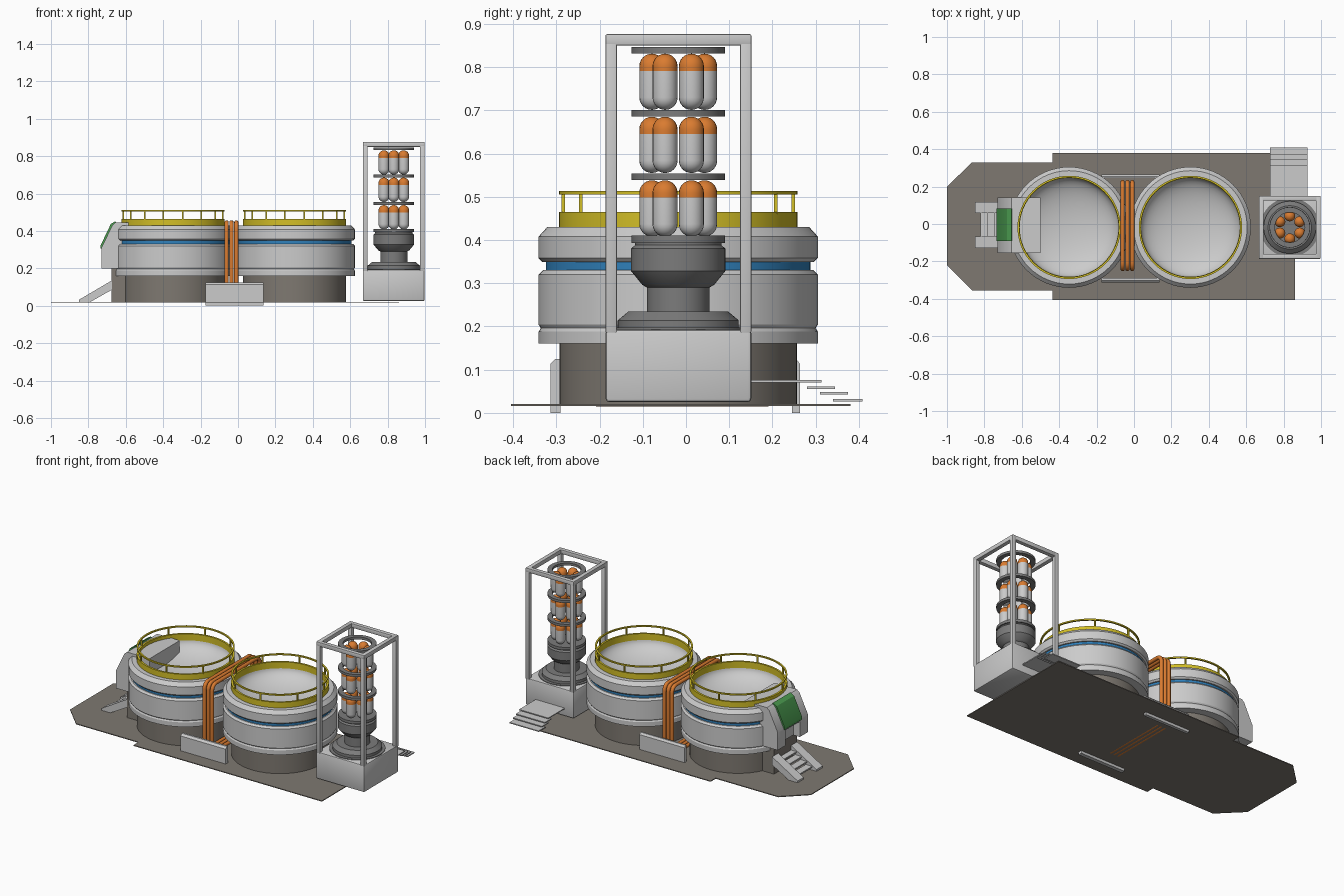
import bpy, bmesh, math
from mathutils import Vector

if "Cube" in bpy.data.objects:
    bpy.data.objects.remove(bpy.data.objects["Cube"])


def mat(name, c):
    m = bpy.data.materials.new(name)
    m.diffuse_color = (*c, 1)
    m.use_nodes = True
    m.node_tree.nodes["Principled BSDF"].inputs["Base Color"].default_value = m.diffuse_color
    return m


BROWN = mat("brown", (0.21, 0.19, 0.165))
YELLOW = mat("yellow", (0.65, 0.52, 0.02))
BLUE = mat("blue", (0.03, 0.22, 0.5))
ORANGE = mat("orange", (0.7, 0.2, 0.03))
GREEN = mat("green", (0.07, 0.33, 0.08))
DARK = mat("dark_grey", (0.2, 0.2, 0.2))


def add(name, bm, m=None):
    bmesh.ops.recalc_face_normals(bm, faces=bm.faces)
    me = bpy.data.meshes.new(name)
    bm.to_mesh(me)
    bm.free()
    ob = bpy.data.objects.new(name, me)
    bpy.context.collection.objects.link(ob)
    if m:
        me.materials.append(m)
    return ob


def box(name, x0, x1, y0, y1, z0, z1, m=None, bevel=0):
    bm = bmesh.new()
    bmesh.ops.create_cube(bm, size=1)
    for v in bm.verts:
        v.co = ((x0 + x1) / 2 + v.co.x * (x1 - x0), (y0 + y1) / 2 + v.co.y * (y1 - y0),
                (z0 + z1) / 2 + v.co.z * (z1 - z0))
    if bevel:
        bmesh.ops.bevel(bm, geom=bm.edges[:], offset=bevel, segments=2, affect='EDGES', profile=0.5)
    return add(name, bm, m)


def prism(name, pts, vec, m=None):
    """Extrude a polygon of 3D points along vec."""
    bm = bmesh.new()
    f = bm.faces.new([bm.verts.new(p) for p in pts])
    ext = bmesh.ops.extrude_face_region(bm, geom=[f], use_keep_orig=True)["geom"]
    bmesh.ops.translate(bm, verts=[v for v in ext if isinstance(v, bmesh.types.BMVert)], vec=vec)
    return add(name, bm, m)


def lathe(name, prof, cx, cy, m=None, n=64, closed=False):
    """Spin an (r, z) profile about a vertical axis."""
    bm = bmesh.new()
    vs = [bm.verts.new((r, 0, z)) for r, z in prof]
    es = [bm.edges.new(p) for p in zip(vs, vs[1:])]
    if closed:
        es.append(bm.edges.new((vs[-1], vs[0])))
    bmesh.ops.spin(bm, geom=vs + es, axis=(0, 0, 1), cent=(0, 0, 0), steps=n, angle=math.tau)
    bmesh.ops.remove_doubles(bm, verts=bm.verts, dist=1e-5)
    bmesh.ops.translate(bm, verts=bm.verts, vec=(cx, cy, 0))
    return add(name, bm, m)


def ring(name, r0, r1, z0, z1, cx, cy, m=None):
    return lathe(name, [(r0, z0), (r1, z0), (r1, z1), (r0, z1)], cx, cy, m, closed=True)


# Ground plate
plate = [(-1, -.22), (-.865, -.355), (-.435, -.355), (-.435, -.405), (.86, -.405), (.86, .38),
         (-.435, .38), (-.435, .33), (-.865, .33), (-1, .2)]
prism("ground_plate", [(x, y, .016) for x, y in plate], (0, 0, .005), BROWN)

# Two tanks with open bowls, blue bands and yellow railings
CY = -.018
for side, cx in (("left", -.347), ("right", .302)):
    lathe(side + "_tank_base", [(0, .02), (.275, .02), (.275, .17), (0, .17)], cx, CY, BROWN)
    bowl = [(.265 * math.cos(a), .43 - .10 * math.sin(a)) for a in
            [i * math.pi / 24 for i in range(13)]]
    bowl[-1] = (0, .33)
    lathe(side + "_tank_body", [(0, .16), (.323, .16), (.323, .188), (.318, .196), (.323, .204),
          (.323, .32), (.312, .331), (.303, .331), (.303, .349), (.314, .349), (.323, .358),
          (.323, .408), (.303, .43)] + bowl, cx, CY)
    ring(side + "_blue_band", .295, .3055, .331, .349, cx, CY, BLUE)
    ring(side + "_yellow_rim", .264, .276, .425, .465, cx, CY, YELLOW)
    ring(side + "_handrail", .266, .276, .505, .513, cx, CY, YELLOW)
    for i in range(8):
        a = math.tau * (i + .25) / 8
        px, py = cx + .271 * math.cos(a), CY + .271 * math.sin(a)
        box(f"{side}_rail_post_{i}", px - .004, px + .004, py - .004, py + .004, .46, .507, YELLOW)

# Three pipe loops between the tanks
for i in range(3):
    x = -.061 + .026 * i
    y0, y1, z0, z1, r = -.241, .224, .026, .446, .035
    pts = []
    for cy, cz, a0 in ((y1 - r, z1 - r, 0), (y0 + r, z1 - r, 90), (y0 + r, z0 + r, 180), (y1 - r, z0 + r, 270)):
        for k in range(6):
            a = math.radians(a0 + 18 * k)
            pts.append((x, cy + r * math.cos(a), cz + r * math.sin(a)))
    cu = bpy.data.curves.new("pipe", 'CURVE')
    cu.dimensions = '3D'
    cu.bevel_depth, cu.bevel_resolution = .0115, 3
    sp = cu.splines.new('POLY')
    sp.points.add(len(pts) - 1)
    for p, co in zip(sp.points, pts):
        p.co = (*co, 1)
    sp.use_cyclic_u = True
    cu.materials.append(ORANGE)
    bpy.context.collection.objects.link(bpy.data.objects.new(f"pipe_loop_{i}", cu))

# Guard panels in front of and behind the pipes
for name, yo, yi in (("front", -.314, -.29), ("back", .264, .245)):
    prism(name + "_guard_panel", [(-.175, yo, 0), (-.175, yo, .113), (-.175, (yo + yi) / 2, .125),
          (-.175, yi, .125), (-.175, yi, 0)], (.31, 0, 0))

# Entry porch with sloped front, door recess and green panel
side = [(-.73, .2), (-.73, .31), (-.672, .43), (-.655, .445), (-.5, .445), (-.5, .2)]
porch = prism("entry_porch", [(x, -.155, z) for x, z in side], (0, .297, 0))
cut = box("door_cutter", -.8, -.685, -.075, .065, .15, .295)
cut.hide_render = True
cut.hide_viewport = True
mod = porch.modifiers.new("door", 'BOOLEAN')
mod.object, mod.operation, mod.solver = cut, 'DIFFERENCE', 'EXACT'
prism("green_panel", [(x, -.09, z) for x, z in
      ((-.736, .305), (-.736, .32), (-.68, .437), (-.655, .452), (-.65, .44), (-.72, .305))], (0, .172, 0), GREEN)
box("entry_base", -.675, -.5, -.125, .1, .02, .21, BROWN)

# Entry stairs
for i, (y, w) in enumerate(((-.128, .06), (.058, .06))):
    prism(f"stair_side_{i}", [(x, y, z) for x, z in
          ((-.85, .02), (-.85, .032), (-.675, .135), (-.675, .085), (-.79, .02))], (0, w, 0))
for i in range(4):
    x, z = -.82 + .036 * i, .036 + .021 * i
    box(f"entry_step_{i}", x, x + .045, -.07, .06, z, z + .008)

# Tower base, frame posts and top beams
X0, X1, Y0, Y1, T = .667, .998, -.186, .151, .026
box("tower_base", X0, X1, Y0, Y1, .025, .193, bevel=.008)
for i, x in enumerate((X0, X1 - T)):
    box(f"top_beam_y_{i}", x, x + T, Y0, Y1, .85, .876, bevel=.003)
    for j, y in enumerate((Y0, Y1 - T)):
        box(f"frame_post_{i}{j}", x, x + T, y, y + T, .185, .87, bevel=.003)
for j, y in enumerate((Y0, Y1 - T)):
    box(f"top_beam_x_{j}", X0, X1, y, y + T, .85, .876, bevel=.003)

# Tower column
TX, TY = .833, -.018
lathe("column_pedestal", [(0, .19), (.158, .19), (.158, .197), (.14, .197), (.14, .214), (.116, .234),
      (.072, .234), (.072, .29), (.083, .296), (.109, .328), (.109, .38), (.1, .388), (.1, .393),
      (.108, .393), (.108, .41), (0, .41)], TX, TY, DARK)

# Three tiers of six capsules with orange caps and holding rings
R = .029
for t, z0 in enumerate((.408, .555, .701)):
    z1 = z0 + .13
    arc = [i * math.pi / 12 for i in range(7)]
    lower = [(R * math.sin(a), z0 + R - R * math.cos(a)) for a in arc] + [(R, z1 - .04)]
    upper = [(R, z1 - .04)] + [(R * math.cos(a), z1 - R + R * math.sin(a)) for a in arc]
    for k in range(6):
        a = math.radians(90 + 60 * k)
        x, y = TX + .061 * math.cos(a), TY + .061 * math.sin(a)
        lathe(f"capsule_{t}{k}", lower, x, y, None, 20)
        lathe(f"capsule_cap_{t}{k}", upper, x, y, ORANGE, 20)
    ring(f"holding_ring_{t}", .08, .108, z1 + .001, z1 + .016, TX, TY, DARK)

# Landing and steps behind the tower
for i, (y0, y1, z) in enumerate(((.145, .313, .073), (.28, .345, .058), (.31, .375, .045), (.34, .408, .029))):
    box(f"tower_step_{i}", .728, .928, y0, y1, z - .003, z + .003)

# Smooth round parts, keep edges sharp
bpy.ops.object.select_all(action='DESELECT')
for ob in bpy.context.scene.objects:
    if ob.type == 'MESH' and ob is not cut:
        ob.select_set(True)
        bpy.context.view_layer.objects.active = ob
bpy.ops.object.shade_smooth_by_angle(angle=math.radians(28))
